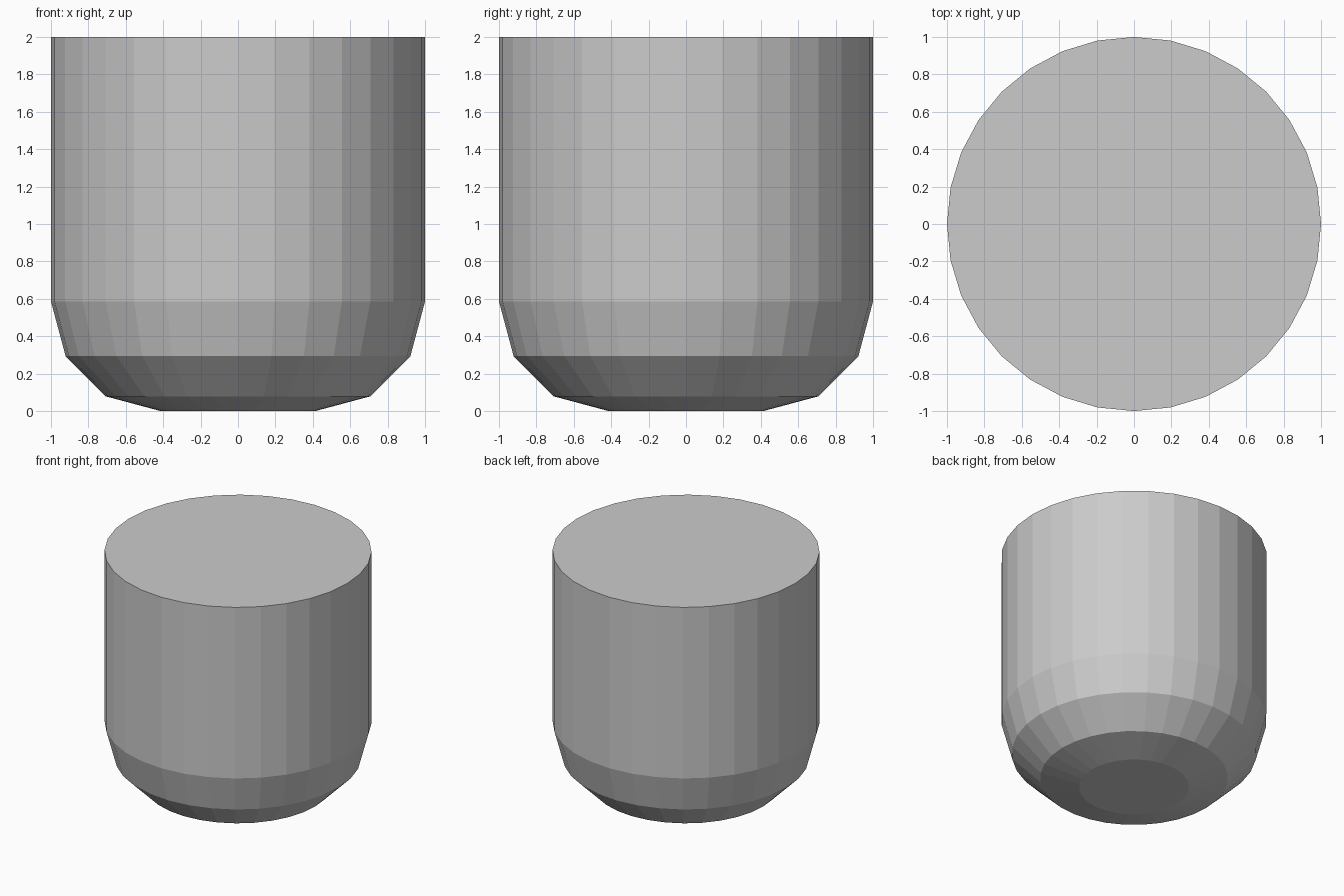
import bpy, bmesh
from math import sin, cos, pi, radians

if "Cube" in bpy.data.objects:
    bpy.data.objects.remove(bpy.data.objects["Cube"])

SIDES = 32
R, HEIGHT = 1.0, 2.0
BEVEL = 0.586          # radius of the rounded lower edge
STEPS = 3

# Side profile: rounded lower edge in three facets, then a straight wall
profile = [(R - BEVEL + BEVEL * sin(radians(90 * i / STEPS)),
            BEVEL - BEVEL * cos(radians(90 * i / STEPS))) for i in range(STEPS + 1)]
profile.append((R, HEIGHT))

# Revolve the profile into rings
bm = bmesh.new()
rings = [[bm.verts.new((r * cos(2 * pi * k / SIDES), r * sin(2 * pi * k / SIDES), z))
          for k in range(SIDES)] for r, z in profile]
for low, high in zip(rings, rings[1:]):
    for k in range(SIDES):
        n = (k + 1) % SIDES
        bm.faces.new((low[k], low[n], high[n], high[k]))

# Flat bottom and top caps
bm.faces.new(rings[0][::-1])
bm.faces.new(rings[-1])
bm.normal_update()

mesh = bpy.data.meshes.new("rounded_base_cylinder")
bm.to_mesh(mesh)
bm.free()
body = bpy.data.objects.new("rounded_base_cylinder", mesh)
bpy.context.collection.objects.link(body)
